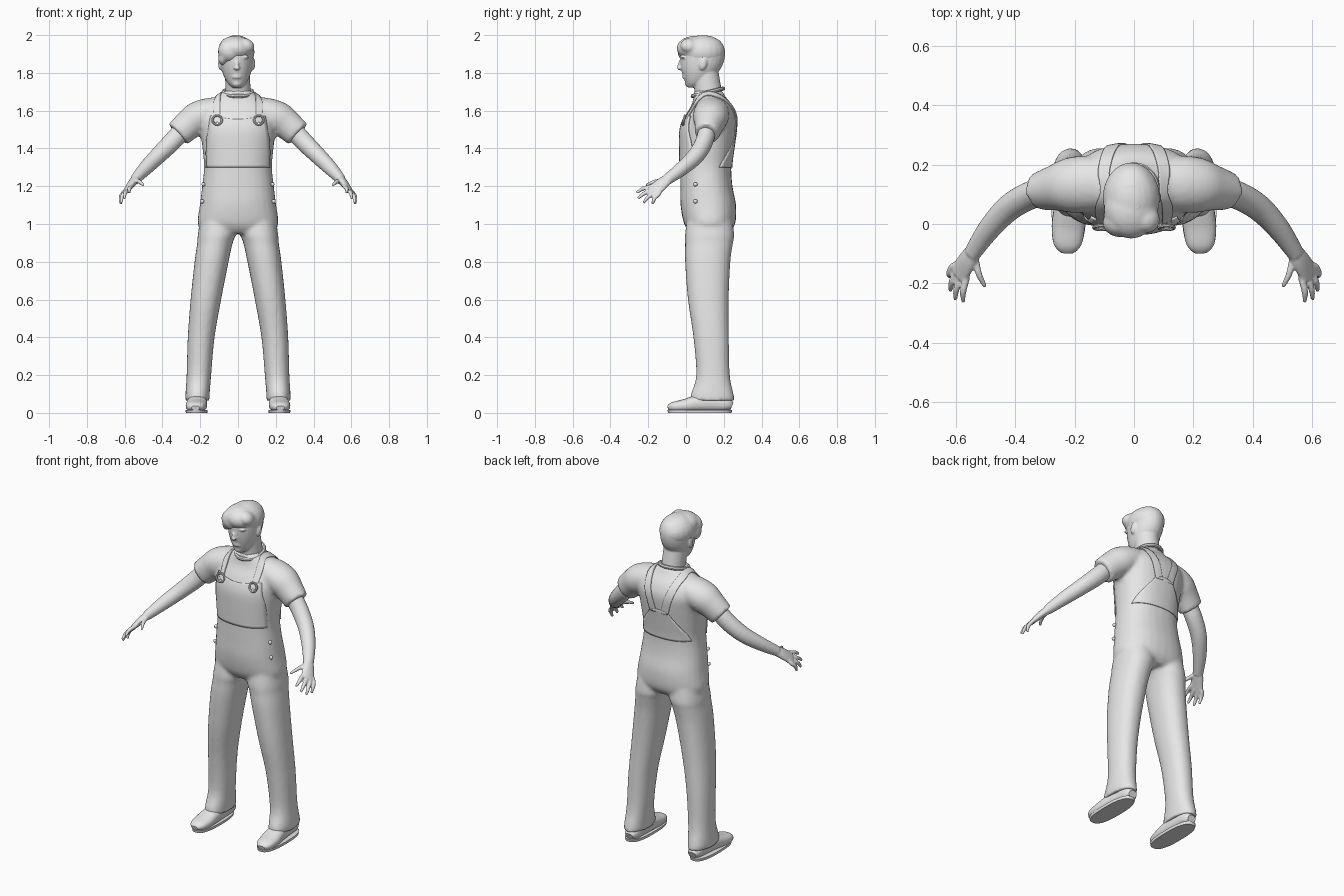
import bpy, bmesh, math
from mathutils import Vector, Matrix

if "Cube" in bpy.data.objects:
    bpy.data.objects.remove(bpy.data.objects["Cube"], do_unlink=True)

grey = bpy.data.materials.new("light_grey")
grey.use_nodes = True
GREY = (0.8, 0.8, 0.8, 1)
grey.diffuse_color = GREY
grey.node_tree.nodes["Principled BSDF"].inputs["Base Color"].default_value = GREY

X, Y, Z = Vector((1, 0, 0)), Vector((0, 1, 0)), Vector((0, 0, 1))


def smooth_path(rows, steps):
    """Catmull-Rom interpolation through rows of equal length."""
    out = []
    for i in range(len(rows) - 1):
        p = [rows[max(0, min(len(rows) - 1, i + k))] for k in (-1, 0, 1, 2)]
        for s in range(steps):
            t = s / steps
            out.append([b + 0.5 * t * (c - a + t * (2*a - 5*b + 4*c - d + t * (3*(b - c) + d - a)))
                        for a, b, c, d in zip(*p)])
    return out + [list(rows[-1])]


def loft(bm, rows, ref=None, sides=28, power=2.0, steps=4):
    """Rows are x, y, z and two radii; level rings unless ref gives the second axis."""
    path = smooth_path(rows, steps)
    rings = []
    for i, (x, y, z, a, b) in enumerate(path):
        u, v = X, Y
        if ref:
            t = Vector(path[min(i + 1, len(path) - 1)][:3]) - Vector(path[max(i - 1, 0)][:3])
            t.normalize()
            v = (ref - t * ref.dot(t)).normalized()
            u = v.cross(t)
        ring = []
        for k in range(sides):
            ang = math.tau * k / sides
            c, s = math.cos(ang), math.sin(ang)
            c = math.copysign(abs(c) ** (2 / power), c)
            s = math.copysign(abs(s) ** (2 / power), s)
            ring.append(bm.verts.new(Vector((x, y, z)) + u * a * c + v * b * s))
        rings.append(ring)
    for r, q in zip(rings, rings[1:]):
        for k in range(sides):
            j = (k + 1) % sides
            bm.faces.new((r[k], r[j], q[j], q[k]))
    bm.faces.new(rings[0][::-1])
    bm.faces.new(rings[-1])


def blob(bm, centre, radii, turn=0.0, axis='Y'):
    m = Matrix.Translation(centre) @ Matrix.Rotation(turn, 4, axis) @ Matrix.Diagonal((*radii, 1))
    bmesh.ops.create_uvsphere(bm, u_segments=20, v_segments=12, radius=1, matrix=m)


def finish(name, bm, voxel=0, relax=0, mirror=False):
    bmesh.ops.recalc_face_normals(bm, faces=bm.faces)
    for f in bm.faces:
        f.smooth = True
    me = bpy.data.meshes.new(name)
    bm.to_mesh(me)
    bm.free()
    me.materials.append(grey)
    ob = bpy.data.objects.new(name, me)
    bpy.context.collection.objects.link(ob)
    if voxel:
        r = ob.modifiers.new("merge", 'REMESH')
        r.mode, r.voxel_size, r.use_smooth_shade = 'VOXEL', voxel, True
        s = ob.modifiers.new("relax", 'SMOOTH')
        s.factor, s.iterations = 0.5, relax
    else:
        bpy.context.view_layer.objects.active = ob
        ob.select_set(True)
        bpy.ops.object.shade_smooth_by_angle(angle=math.radians(40))
        ob.select_set(False)
    if mirror:
        ob.modifiers.new("mirror", 'MIRROR')
    return ob


# Clothed body: torso, both legs and both sleeves fused together
bm = bmesh.new()
loft(bm, [(0, .125, .95, .17, .10), (0, .125, 1.0, .213, .135), (0, .118, 1.1, .202, .147),
          (0, .108, 1.2, .19, .138), (0, .105, 1.3, .18, .135), (0, .11, 1.4, .188, .142),
          (0, .118, 1.5, .2, .148), (0, .132, 1.57, .205, .137), (0, .137, 1.63, .175, .108),
          (0, .125, 1.672, .12, .085), (0, .118, 1.705, .072, .075)], power=2.3)
for s in (1, -1):
    leg = [(.1, .125, 1.08, .09, .11), (.112, .125, .95, .1, .13), (.122, .122, .9, .094, .127),
           (.14, .115, .8, .09, .12), (.17, .118, .6, .081, .108), (.195, .133, .4, .071, .094),
           (.207, .143, .2, .065, .089), (.214, .139, .1, .064, .113), (.214, .139, .065, .064, .117)]
    sleeve = [(.05, .135, 1.6, .075, .085), (.15, .135, 1.588, .08, .095), (.215, .13, 1.56, .087, .093),
              (.262, .122, 1.525, .08, .078), (.318, .11, 1.475, .073, .064)]
    loft(bm, [(s * r[0], *r[1:]) for r in leg], power=2.2)
    loft(bm, [(s * r[0], *r[1:]) for r in sleeve], ref=Y)
body = finish("shirt_and_trousers", bm, voxel=.011, relax=4)


# Overalls layers: thin panels wrapped onto the body
def panel(name, rows, across=8, bend=0.0, mirror=False):
    """Rows are x, y, z and half width."""
    bm = bmesh.new()
    lines = []
    for x, y, z, w in smooth_path(rows, 6):
        offs = [2 * k / across - 1 for k in range(across + 1)]
        lines.append([bm.verts.new((x + w * o, y + bend * o * o, z)) for o in offs])
    for p, q in zip(lines, lines[1:]):
        for k in range(across):
            bm.faces.new((p[k], p[k + 1], q[k + 1], q[k]))
    ob = finish(name, bm)
    wrap = ob.modifiers.new("wrap", 'SHRINKWRAP')
    wrap.target, wrap.offset, wrap.wrap_mode = body, .003, 'OUTSIDE_SURFACE'
    thick = ob.modifiers.new("thickness", 'SOLIDIFY')
    thick.thickness, thick.offset = .005, 0
    if mirror:
        ob.modifiers.new("mirror", 'MIRROR')


panel("front_bib", [(0, -.03, 1.56, .13), (0, -.04, 1.5, .135), (0, -.04, 1.42, .155),
                    (0, -.04, 1.3, .175)], across=20, bend=.08)
panel("back_bib", [(0, .28, 1.48, .05), (0, .27, 1.4, .1), (0, .25, 1.3, .17)], across=20, bend=-.07)
panel("strap", [(.11, -.02, 1.53, .017), (.113, .03, 1.61, .018), (.108, .1, 1.7, .02),
                (.1, .2, 1.67, .022), (.07, .27, 1.57, .024), (.04, .28, 1.46, .025)], mirror=True)


# Rings: buckles on the bib and the shirt collar
def ring(bm, centre, radius, tube, turn, stretch=1.0, n=28, m=8):
    mat = Matrix.Translation(centre) @ Matrix.Rotation(turn, 4, 'X')
    loops = []
    for i in range(n):
        a = math.tau * i / n
        loops.append([bm.verts.new(mat @ Vector((
            math.cos(a) * (radius + tube * math.cos(b)),
            math.sin(a) * (radius * stretch + tube * math.cos(b)),
            tube * math.sin(b)))) for b in (math.tau * k / m for k in range(m))])
    for i in range(n):
        p, q = loops[i], loops[(i + 1) % n]
        for k in range(m):
            bm.faces.new((p[k], q[k], q[(k + 1) % m], p[(k + 1) % m]))


bm = bmesh.new()
ring(bm, (.11, -.012, 1.55), .025, .006, math.radians(75))
blob(bm, (.11, -.012, 1.53), (.01, .008, .01))
finish("buckle", bm, mirror=True)
bm = bmesh.new()
ring(bm, (0, .116, 1.697), .077, .011, .24, 1.08)
finish("collar", bm)

# Side buttons on the hips
bm = bmesh.new()
for x, z in ((.183, 1.21), (.189, 1.12)):
    blob(bm, (x, .05, z), (.01, .011, .011))
finish("hip_buttons", bm, mirror=True)

# Bare arm, palm and fingers fused, then mirrored
bm = bmesh.new()
loft(bm, [(.27, .115, 1.525, .05, .045), (.34, .1, 1.445, .05, .047), (.42, .055, 1.365, .045, .045),
          (.49, -.02, 1.295, .038, .038), (.545, -.1, 1.235, .027, .03)], ref=Y, sides=20)
fan = Vector((.5, .5, -.5))
loft(bm, [(.535, -.085, 1.245, .023, .027), (.562, -.125, 1.215, .021, .037),
          (.592, -.172, 1.175, .013, .042)], ref=fan, sides=20)
fingers = [((.565, -.185, 1.198), (.575, -.262, 1.165)), ((.584, -.178, 1.178), (.602, -.255, 1.135)),
           ((.6, -.165, 1.165), (.618, -.225, 1.112)), ((.612, -.145, 1.158), (.621, -.178, 1.105)),
           ((.535, -.115, 1.23), (.5, -.212, 1.205))]
for base, tip in fingers:
    p, q = Vector(base), Vector(tip)
    mid = p.lerp(q, .5) + Vector((.005, -.004, .006))
    start = p.lerp(Vector((.56, -.12, 1.215)), .4)
    loft(bm, [(*start, .012, .012), (*p, .012, .012), (*mid, .011, .011), (*q, .007, .007)],
         ref=fan, sides=12)
finish("arm_and_hand", bm, voxel=.005, relax=3, mirror=True)

# Head with neck and facial features
bm = bmesh.new()
loft(bm, [(0, .125, 1.66, .068, .075), (0, .115, 1.72, .066, .072), (-.005, .1, 1.82, .067, .07)])
loft(bm, [(-.005, .032, 1.722, .022, .022), (-.005, .05, 1.745, .048, .052), (-.006, .068, 1.785, .07, .084),
          (-.007, .08, 1.83, .083, .108), (-.008, .086, 1.88, .089, .119), (-.008, .088, 1.93, .09, .116),
          (-.008, .088, 1.97, .07, .092), (-.008, .088, 1.995, .03, .045)])
blob(bm, (-.006, -.03, 1.842), (.012, .014, .03), -.25, 'X')
blob(bm, (-.006, -.034, 1.826), (.017, .014, .011))
for z in (1.785, 1.776):
    blob(bm, (-.006, -.008, z), (.026, .012, .006))
blob(bm, (-.006, .012, 1.744), (.025, .018, .018))
for s in (1, -1):
    blob(bm, (-.007 + s * .035, -.013, 1.884), (.03, .015, .008), s * .12)
    blob(bm, (-.007 + s * .035, -.006, 1.862), (.016, .011, .008))
    blob(bm, (-.007 + s * .086, .09, 1.848), (.012, .021, .034), -.2, 'X')
finish("head", bm, voxel=.0055, relax=2)

# Hair: cap over the skull with a fringe swept to the right side
bm = bmesh.new()
blob(bm, (-.009, .088, 1.91), (.097, .12, .09))
blob(bm, (-.01, .05, 1.93), (.092, .1, .066), .1)
blob(bm, (-.045, .005, 1.915), (.062, .05, .058), .5)
blob(bm, (-.078, .02, 1.885), (.026, .045, .045), .15)
blob(bm, (.045, .015, 1.945), (.045, .045, .035), .6)
finish("hair", bm, voxel=.007, relax=5)

# Shoe with a flat sole
bm = bmesh.new()
loft(bm, [(.225, -.096, .026, .022, .012), (.224, -.07, .032, .046, .025), (.221, -.01, .038, .056, .034),
          (.216, .06, .05, .053, .044), (.213, .15, .055, .047, .048), (.212, .215, .045, .042, .036),
          (.212, .243, .035, .026, .02)], ref=Z, sides=24, power=2.4)
finish("shoe", bm, mirror=True)
bm = bmesh.new()
loft(bm, [(.219, .073, 0, .057, .168), (.219, .073, .016, .059, .172)], sides=36, power=2.6, steps=1)
finish("shoe_sole", bm, mirror=True)
